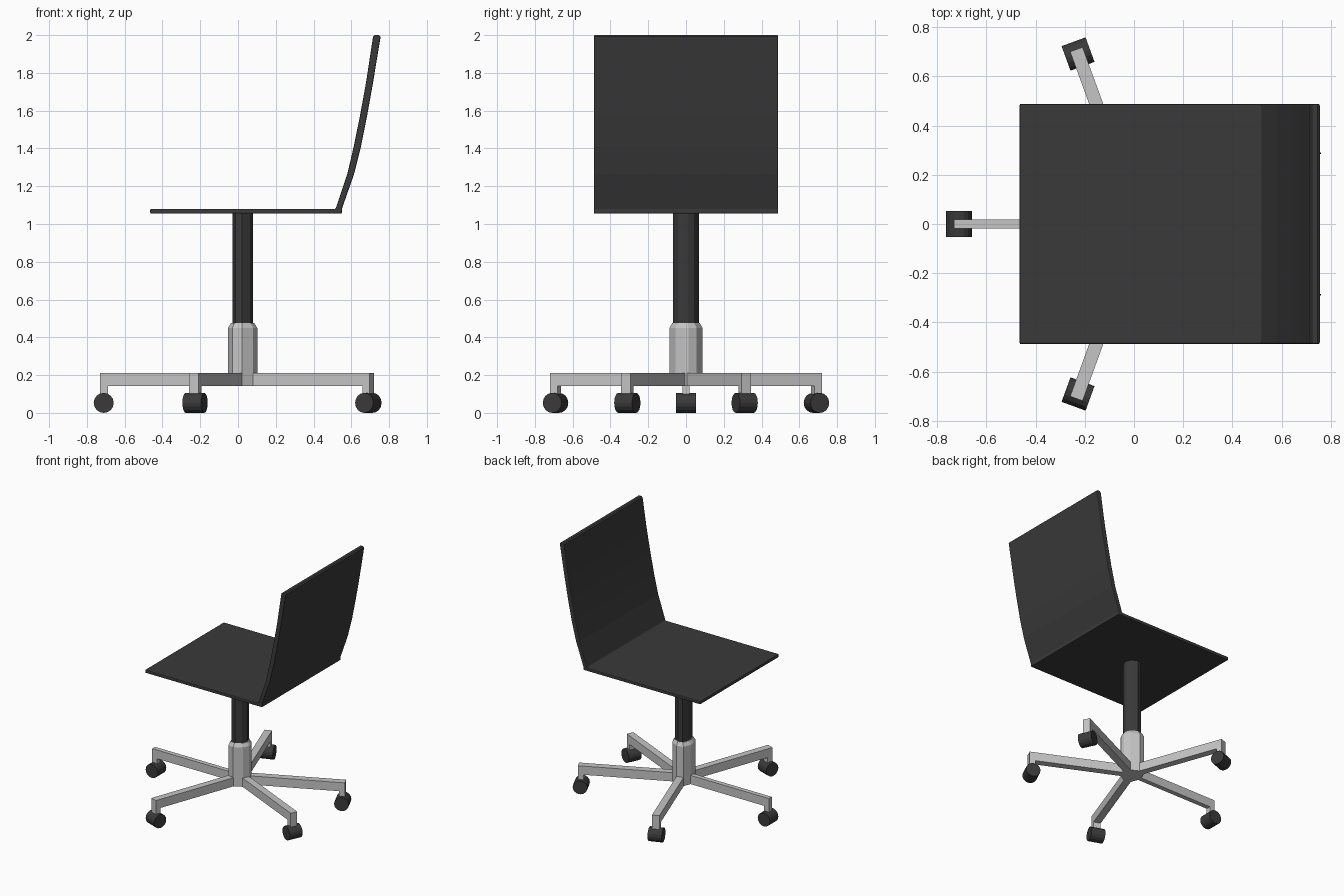
import bpy, bmesh, math
from mathutils import Matrix, Vector

if "Cube" in bpy.data.objects:
    bpy.data.objects.remove(bpy.data.objects["Cube"])

def material(name, v):
    m = bpy.data.materials.new(name)
    m.diffuse_color = (v, v, v, 1)
    m.use_nodes = True
    m.node_tree.nodes["Principled BSDF"].inputs["Base Color"].default_value = m.diffuse_color
    return m

DARK = material("charcoal", 0.042)
GREY = material("light grey metal", 0.56)
CX = 0.024  # x of the column axis

def add(name, bm, mat):
    bmesh.ops.recalc_face_normals(bm, faces=bm.faces)
    me = bpy.data.meshes.new(name)
    bm.to_mesh(me)
    bm.free()
    me.materials.append(mat)
    ob = bpy.data.objects.new(name, me)
    bpy.context.collection.objects.link(ob)
    return ob

def loft(name, rings, mat):
    """Skin equal-length rings of points and cap both ends."""
    bm = bmesh.new()
    vs = [[bm.verts.new(p) for p in r] for r in rings]
    n = len(vs[0])
    for a, b in zip(vs, vs[1:]):
        for i in range(n):
            j = (i + 1) % n
            bm.faces.new((a[i], a[j], b[j], b[i]))
    bm.faces.new(vs[0])
    bm.faces.new(vs[-1])
    return add(name, bm, mat)

# Seat and curved back: one side profile (x, z) swept across y
profile = [(-.465, 1.055), (.55, 1.055), (.55, 1.08), (.614, 1.263), (.651, 1.41),
           (.683, 1.57), (.714, 1.743), (.755, 1.992), (.746, 2.0), (.724, 2.0),
           (.715, 1.992), (.678, 1.75), (.647, 1.58), (.615, 1.42), (.58, 1.27),
           (.517, 1.08), (-.465, 1.08)]
seat = loft("seat_and_back", [[(x, y, z) for x, z in profile] for y in (-.488, .488)], DARK)
bev = seat.modifiers.new("soft edges", "BEVEL")
bev.width = 0.006
bev.segments = 2
bev.limit_method = "ANGLE"
bev.angle_limit = math.radians(65)

# Ten-sided hub outline, with one face behind each arm
half = [(.102, .012), (.08, .055), (.02, .0875), (-.03, .076), (-.053, .018)]
outline = half + [(x, -y) for x, y in reversed(half)]

def ring(s, z, sy=None):
    sy = sy or s
    return [(CX + (x - CX) * s, y * sy, z) for x, y in outline]

loft("hub_sleeve", [ring(1, .143), ring(1, .45), ring(.78, .477, .82)], GREY)
loft("column", [ring(.7, .46, .79), ring(.7, 1.06, .79)], DARK)

# Five arms with an L-shaped end, each carrying a caster wheel
for i, (deg, w) in enumerate([(180, .018), (110, .027), (-110, .027), (25, .027), (-25, .027)]):
    place = Matrix.Translation((CX, 0, 0)) @ Matrix.Rotation(math.radians(deg), 4, "Z")
    side = [(0, .143), (.713, .143), (.713, .09), (.755, .09), (.755, .211), (0, .211)]
    loft(f"arm_{i}", [[place @ Vector((r, y, z)) for r, z in side] for y in (-w, w)], GREY)
    bm = bmesh.new()
    bmesh.ops.create_cone(bm, cap_ends=True, segments=16, radius1=.053, radius2=.053, depth=.104,
                          matrix=place @ Matrix.Translation((.735, 0, .053))
                          @ Matrix.Rotation(math.pi / 2, 4, "X"))
    add(f"caster_wheel_{i}", bm, DARK)
